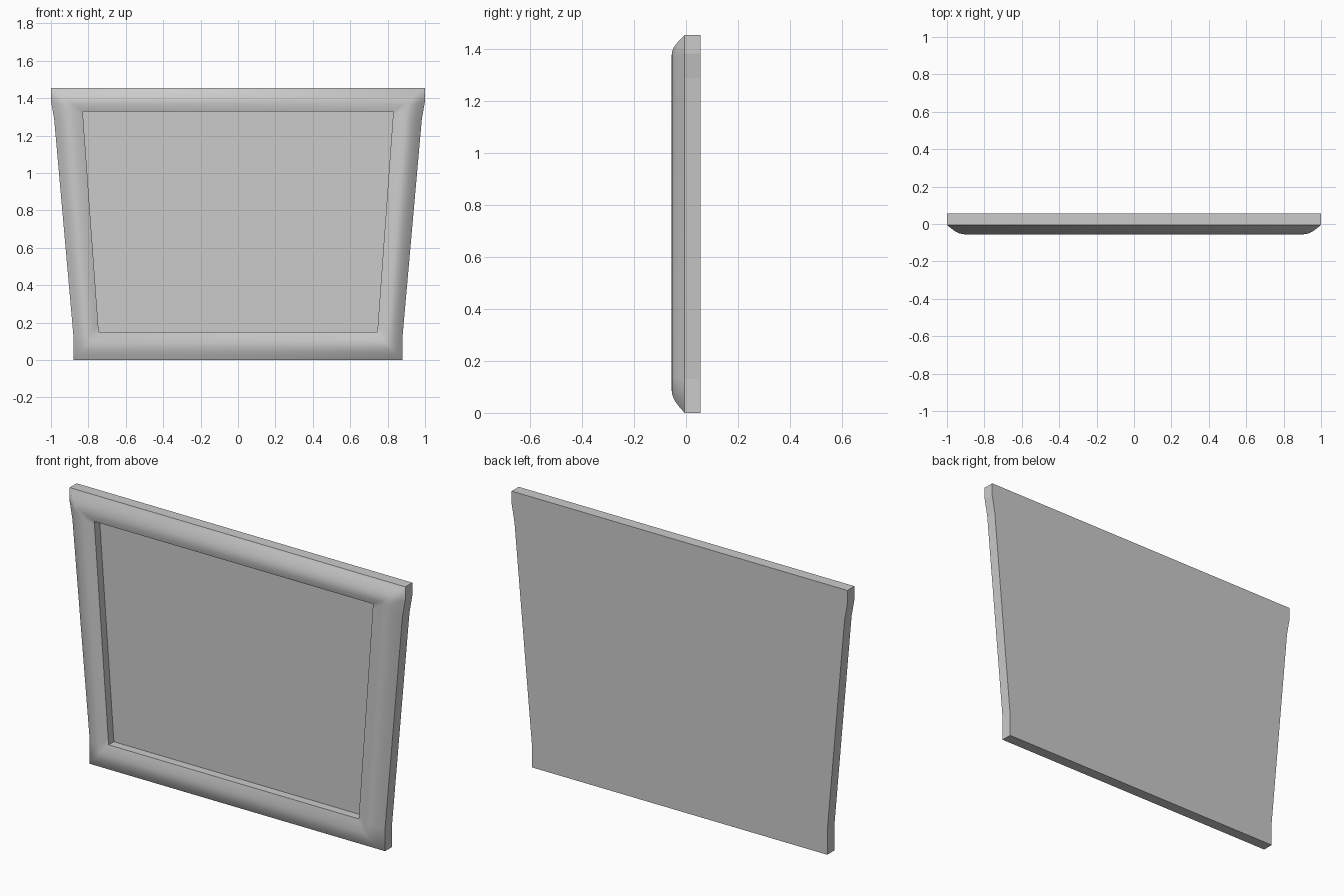
import bpy, bmesh, math

if "Cube" in bpy.data.objects:
    bpy.data.objects.remove(bpy.data.objects["Cube"])

# Right-half outlines (x, z), bottom to top; each list has matching points
OUTER = [(0.88, 0), (0.88, 0.13), (0.983, 1.29), (1.0, 1.385), (1.0, 1.455)]
RIDGE = [(0.80, 0.085), (0.803, 0.14), (0.896, 1.28), (0.904, 1.35), (0.907, 1.38)]
OPENING = [(0.745, 0.15), (0.747, 0.18), (0.826, 1.27), (0.829, 1.31), (0.83, 1.33)]


def mirrored(half):
    return half + [(-x, z) for x, z in reversed(half)]


def ring(a, b, t, y):
    """Closed loop blended between two outlines at depth y."""
    return [(ax + (bx - ax) * t, y, az + (bz - az) * t)
            for (ax, az), (bx, bz) in zip(mirrored(a), mirrored(b))]


def loft(name, rings, smooth=False, cap_start=False, cap_end=False):
    bm = bmesh.new()
    loops = [[bm.verts.new(p) for p in r] for r in rings]
    n = len(loops[0])
    for a, b in zip(loops, loops[1:]):
        for i in range(n):
            j = (i + 1) % n
            bm.faces.new((a[i], a[j], b[j], b[i])).smooth = smooth
    if cap_start:
        bm.faces.new(loops[0][::-1])
    if cap_end:
        bm.faces.new(loops[-1])
    me = bpy.data.meshes.new(name)
    bm.to_mesh(me)
    bm.free()
    ob = bpy.data.objects.new(name, me)
    bpy.context.collection.objects.link(ob)
    return ob


# Flat backing slab: back face and outer side walls
loft("backing_slab", [ring(OUTER, OUTER, 0, 0.055), ring(OUTER, OUTER, 0, -0.005)],
     cap_start=True)

# Rounded frame moulding: convex rise to the ridge, then a softer inner slope
profile = []
for k in range(7):
    t = k / 6
    profile.append(ring(OUTER, RIDGE, t, -0.005 - 0.05 * math.sin(t * math.pi / 2)))
for k in range(1, 5):
    t = k / 4
    profile.append(ring(RIDGE, OPENING, t, -0.055 + 0.018 * t ** 1.6))
loft("frame_moulding", profile, smooth=True)

# Recessed panel with the step around the opening
loft("recessed_panel", [ring(OPENING, OPENING, 0, -0.037), ring(OPENING, OPENING, 0, 0.008)],
     cap_end=True)
